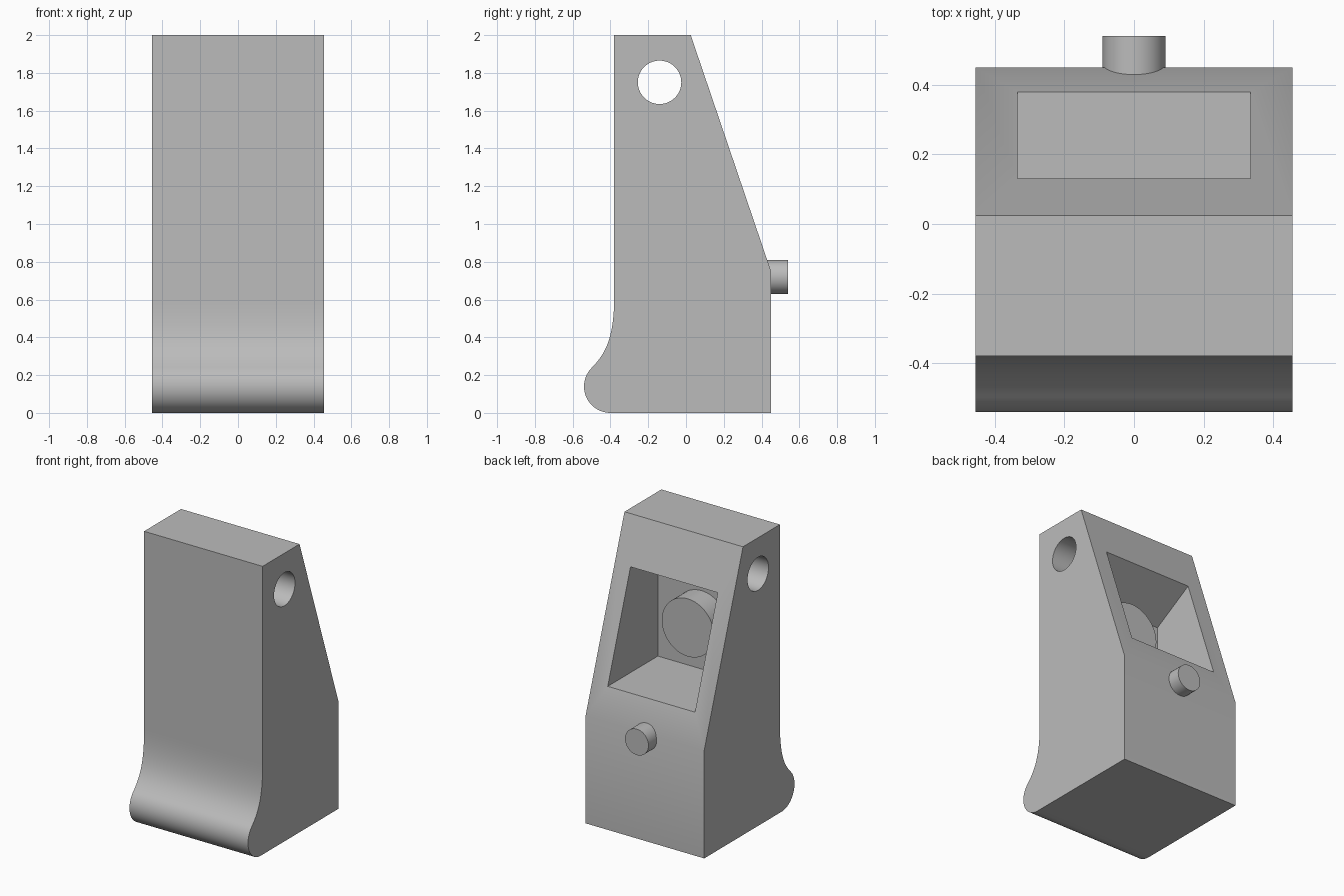
import bpy, bmesh, math
from mathutils import Vector, Matrix
from mathutils.geometry import interpolate_bezier

cube = bpy.data.objects.get("Cube")
if cube:
    bpy.data.objects.remove(cube, do_unlink=True)

grey = bpy.data.materials.new("plain grey")
grey.use_nodes = True
colour = (0.5, 0.5, 0.5, 1)
grey.diffuse_color = colour
grey.node_tree.nodes["Principled BSDF"].inputs["Base Color"].default_value = colour


def finish(name, bm):
    bmesh.ops.recalc_face_normals(bm, faces=bm.faces)
    mesh = bpy.data.meshes.new(name)
    bm.to_mesh(mesh)
    bm.free()
    mesh.materials.append(grey)
    obj = bpy.data.objects.new(name, mesh)
    bpy.context.collection.objects.link(obj)
    return obj


def prism(name, profile, half_width):
    """Extrude a side profile of (y, z) points across x."""
    bm = bmesh.new()
    face = bm.faces.new([bm.verts.new((-half_width, y, z)) for y, z in profile])
    new = bmesh.ops.extrude_face_region(bm, geom=[face])["geom"]
    bmesh.ops.translate(bm, vec=(2 * half_width, 0, 0),
                        verts=[v for v in new if isinstance(v, bmesh.types.BMVert)])
    return finish(name, bm)


def cylinder(name, radius, y0, y1, z):
    """Round bar lying along y."""
    bm = bmesh.new()
    bmesh.ops.create_cone(bm, cap_ends=True, segments=64, radius1=radius,
                          radius2=radius, depth=y1 - y0,
                          matrix=Matrix.Translation((0, (y0 + y1) / 2, z))
                          @ Matrix.Rotation(math.pi / 2, 4, "X"))
    return finish(name, bm)


def circle(y, z, r, start, end, steps):
    for i in range(steps):
        a = math.radians(start + (end - start) * i / (steps - 1))
        yield y + r * math.cos(a), z + r * math.sin(a)


def select(obj):
    bpy.ops.object.select_all(action="DESELECT")
    obj.select_set(True)
    bpy.context.view_layer.objects.active = obj


def cut(obj, cutter):
    mod = obj.modifiers.new("cut", "BOOLEAN")
    mod.operation = "DIFFERENCE"
    mod.solver = "EXACT"
    mod.object = cutter
    select(obj)
    bpy.ops.object.modifier_apply(modifier=mod.name)
    bpy.data.objects.remove(cutter, do_unlink=True)


# Body: sloped back, rounded toe flowing into the upright front
toe = list(circle(-0.4, 0.14, 0.14, 270, 135, 28))
sweep = interpolate_bezier(Vector((*toe[-1], 0)), Vector((-0.43, 0.31, 0)),
                           Vector((-0.38, 0.39, 0)), Vector((-0.38, 0.62, 0)), 24)
profile = toe + [(p.x, p.y) for p in sweep[1:]]
profile += [(-0.38, 2), (0.025, 2), (0.45, 0.75), (0.45, 0)]
body = prism("body", profile, 0.455)

# Cross hole near the top
cut(body, prism("hole_cutter", list(circle(-0.14, 1.75, 0.115, 0, 354.375, 64)), 0.6))

# Recess in the sloped back, with a ceiling that drops inward
recess = [(-0.17, 0.956), (0.6, 0.956), (0.6, 1.956), (0.13, 1.69), (-0.17, 1.52)]
cut(body, prism("recess_cutter", recess, 0.335))

# Round boss inside the recess and small peg on the back
parts = [body,
         cylinder("recess_boss", 0.2, -0.2, -0.02, 1.3),
         cylinder("back_peg", 0.09, 0.38, 0.54, 0.72)]

for part in parts:
    select(part)
    bpy.ops.object.shade_smooth_by_angle(angle=math.radians(30))
